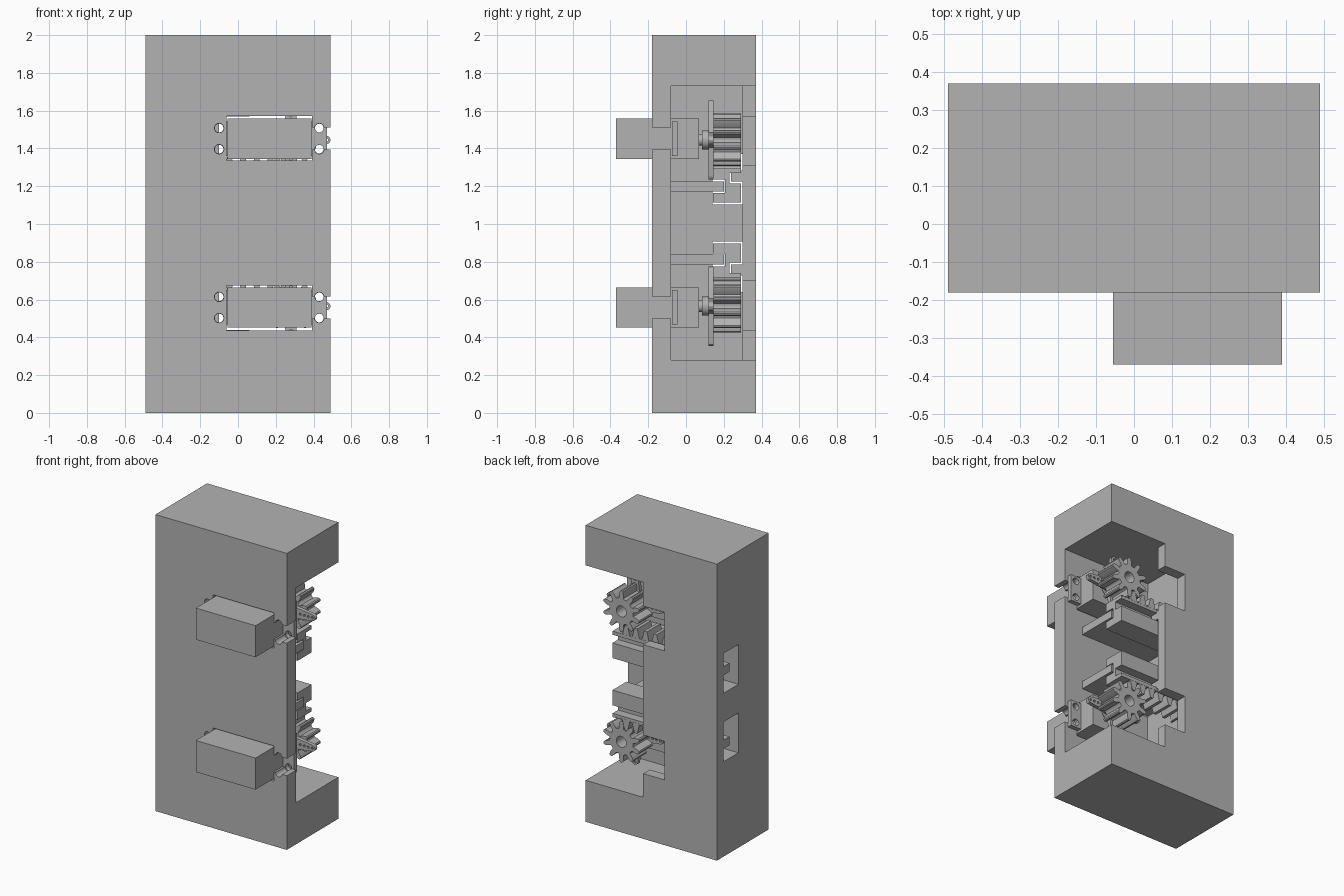
import bpy, bmesh, math

cube = bpy.data.objects.get("Cube")
if cube:
    bpy.data.objects.remove(cube, do_unlink=True)

MID = 1.005                     # mirror height of the two mechanisms
GX, GZ = 0.28, 1.445            # gear axis
FRONT, BACK, WALL = -0.18, 0.37, -0.08
SKIN = 0.30

grey = bpy.data.materials.new("plain grey")
grey.use_nodes = True
grey.diffuse_color = (0.45, 0.45, 0.45, 1)
grey.node_tree.nodes["Principled BSDF"].inputs["Base Color"].default_value = grey.diffuse_color


def prism(name, pts, lo, hi, axis="y", s=1):
    """Extrude a profile along an axis; s = -1 flips it below the mid height."""
    def place(a, b, t):
        x, y = (a, t) if axis == "y" else (t, a)
        return (x, y, MID + s * (b - MID))
    bm = bmesh.new()
    low = [bm.verts.new(place(a, b, lo)) for a, b in pts]
    high = [bm.verts.new(place(a, b, hi)) for a, b in pts]
    bm.faces.new(low)
    bm.faces.new(high)
    n = len(pts)
    for i in range(n):
        j = (i + 1) % n
        bm.faces.new((low[i], low[j], high[j], high[i]))
    bmesh.ops.recalc_face_normals(bm, faces=bm.faces)
    mesh = bpy.data.meshes.new(name)
    bm.to_mesh(mesh)
    bm.free()
    mesh.materials.append(grey)
    obj = bpy.data.objects.new(name, mesh)
    bpy.context.collection.objects.link(obj)
    return obj


def box(name, x, y, z, s=1):
    pts = [(x[0], z[0]), (x[1], z[0]), (x[1], z[1]), (x[0], z[1])]
    return prism(name, pts, y[0], y[1], "y", s)


def circle(cx, cz, r, n=24):
    return [(cx + r * math.cos(math.tau * i / n), cz + r * math.sin(math.tau * i / n))
            for i in range(n)]


def rod(name, cx, cz, r, y, s=1, n=24):
    return prism(name, circle(cx, cz, r, n), y[0], y[1], "y", s)


def cut(obj, cutters):
    """Subtract the cutters and remove them."""
    bpy.context.view_layer.objects.active = obj
    for c in cutters:
        mod = obj.modifiers.new("cut", "BOOLEAN")
        mod.operation = "DIFFERENCE"
        mod.solver = "EXACT"
        mod.object = c
        bpy.ops.object.modifier_apply(modifier=mod.name)
        bpy.data.objects.remove(c, do_unlink=True)


def smooth(obj):
    bpy.ops.object.select_all(action="DESELECT")
    obj.select_set(True)
    bpy.context.view_layer.objects.active = obj
    bpy.ops.object.shade_smooth_by_angle(angle=math.radians(30))


def gear_profile(teeth=10):
    tooth = [(0.086, -0.42), (0.09, -0.27), (0.115, -0.22), (0.134, -0.13), (0.139, -0.05)]
    tooth += [(r, -f) for r, f in reversed(tooth)]
    pts = []
    for i in range(teeth):
        for r, f in tooth:
            a = math.pi / 2 + math.tau * (i + f) / teeth
            pts.append((GX + r * math.cos(a), GZ + r * math.sin(a)))
    return pts


def rack_profile(x0, x1, pitch=0.0723):
    pts = [(x1, 1.27), (x0, 1.27)]
    first = math.ceil((x0 - GX) / pitch)
    last = math.floor((x1 - GX) / pitch)
    for i in range(first, last):
        c = GX + (i + 0.5) * pitch
        pts += [(c - 0.027, 1.295), (c - 0.011, 1.358), (c + 0.011, 1.358), (c + 0.027, 1.295)]
    pts[2:2] = [(x0, 1.295)]
    return pts + [(x1, 1.295)]


def horn_profile():
    """Cross with four tapered, round-tipped arms."""
    pts = []
    for k in range(4):
        a = k * math.pi / 2
        arm = [(0.04, -0.04)]
        arm += [(0.188 + 0.022 * math.cos(t), 0.022 * math.sin(t))
                for t in [math.radians(d) for d in range(-90, 91, 30)]]
        for u, v in arm:
            pts.append((GX + u * math.cos(a) - v * math.sin(a),
                        GZ + u * math.sin(a) + v * math.cos(a)))
    return pts


# Housing: solid block with a side pocket open to the back
housing = box("housing", (-0.49, 0.49), (FRONT, BACK), (0, 2))
cutters = [box("pocket", (-0.18, 0.6), (WALL, SKIN), (0.28, 1.73)),
           box("back_opening", (0.06, 0.6), (0.28, 0.5), (0.28, 1.73))]
for s in (1, -1):
    cutters += [
        box("gear_notch", (-0.10, 0.1), (0.28, 0.5), (1.31, 1.57), s),
        box("rack_slot", (-0.6, -0.1), (0.141, 0.299), (1.102, 1.37), s),
        box("motor_window", (-0.06, 0.393), (-0.3, 0), (1.335, 1.573), s),
        box("ear_notch", (0.38, 0.6), (-0.3, 0), (1.394, 1.51), s)]
    for x in (-0.10, 0.43):
        for z in (1.396, 1.508):
            cutters.append(rod("screw_hole", x, z, 0.025, (-0.3, 0), s))
cut(housing, cutters)
smooth(housing)

for s, side in ((1, "upper"), (-1, "lower")):
    # Guides that hold the rack
    box(side + "_guide_shelf", (-0.185, 0.35), (WALL - 0.01, 0.20), (1.172, 1.224), s)
    box(side + "_guide_rib", (-0.49, 0.06), (0.238, 0.305), (1.224, 1.282), s)

    # Motor body with mounting ears
    box(side + "_motor", (-0.055, 0.39), (-0.37, 0.07), (1.345, 1.558), s)
    for ear_name, x, hx in (("inner", (-0.135, -0.05), -0.10), ("outer", (0.385, 0.47), 0.43)):
        ear = box(side + "_" + ear_name + "_ear", x, (-0.075, -0.045), (1.36, 1.543), s)
        cut(ear, [rod("hole", hx, z, 0.023, (-0.2, 0.1), s) for z in (1.396, 1.508)])
        smooth(ear)

    # Output shaft, cross horn and gear
    smooth(rod(side + "_shaft", GX, GZ, 0.03, (0.06, 0.125), s))
    smooth(rod(side + "_hub", GX, GZ, 0.05, (0.085, 0.125), s, 32))
    horn = prism(side + "_horn", horn_profile(), 0.12, 0.145, "y", s)
    holes = []
    for dx, dz in ((1, 0), (-1, 0), (0, 1), (0, -1)):
        for d in (0.10, 0.13, 0.16, 0.19):
            holes.append(rod("hole", GX + dx * d, GZ + dz * d, 0.008, (0.1, 0.2), s, 10))
    cut(horn, holes)
    smooth(horn)
    gear = prism(side + "_gear", gear_profile(), 0.145, 0.29, "y", s)
    cut(gear, [rod("bore", GX, GZ, 0.037, (0.15, 0.4), s)])
    smooth(gear)

    # Rack: grooved runner with teeth facing the gear
    runner = [(0.143, 1.113), (0.291, 1.113), (0.291, 1.215), (0.231, 1.215),
              (0.231, 1.288), (0.291, 1.288), (0.291, 1.295), (0.143, 1.295),
              (0.143, 1.235), (0.207, 1.235), (0.207, 1.165), (0.143, 1.165)]
    prism(side + "_rack_runner", runner, -0.28, 0.345, "x", s)
    prism(side + "_rack_teeth", rack_profile(-0.28, 0.345), 0.144, 0.29, "y", s)
